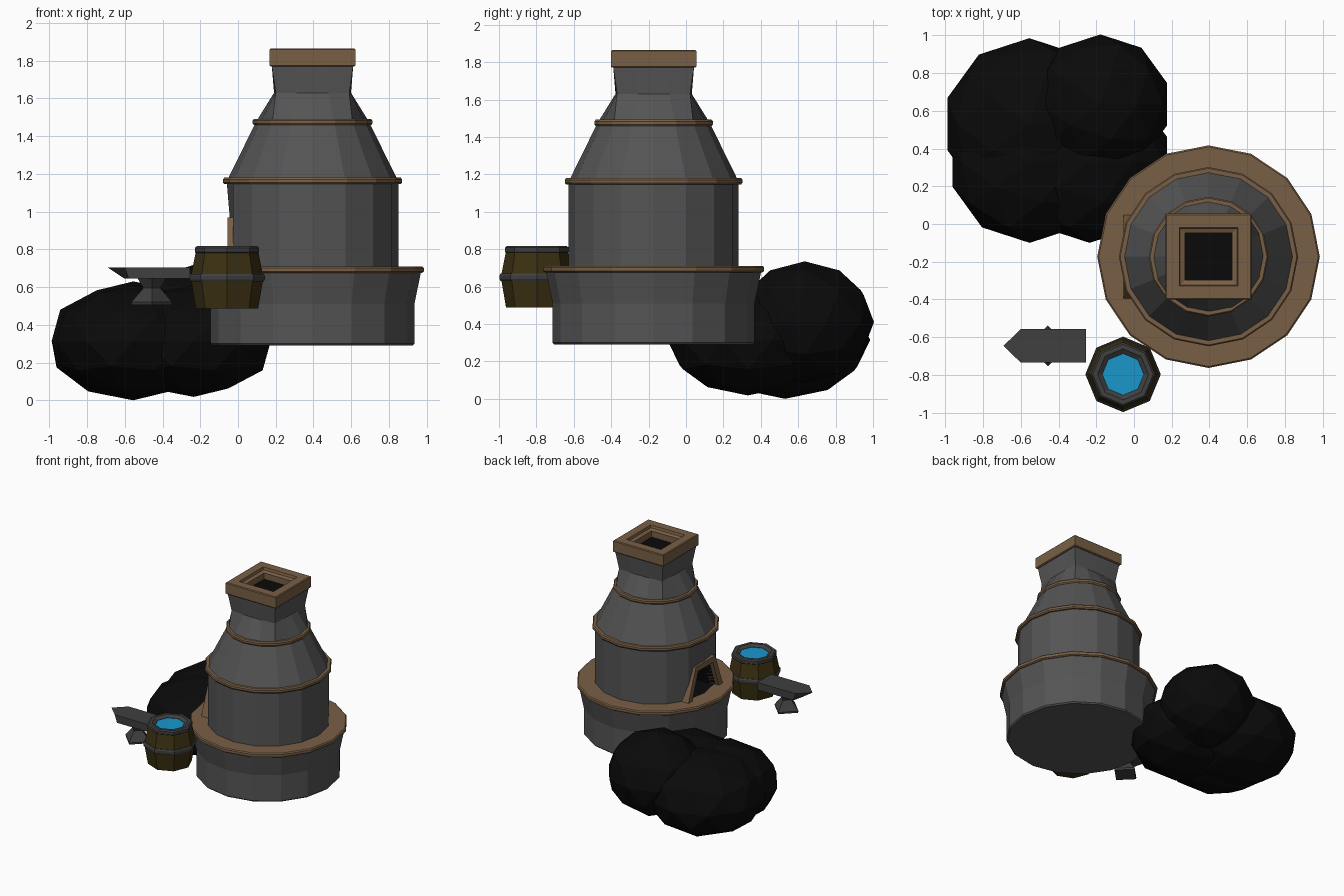
import bpy, bmesh, math
from mathutils import Matrix

if "Cube" in bpy.data.objects:
    bpy.data.objects.remove(bpy.data.objects["Cube"])


def material(name, rgb):
    m = bpy.data.materials.new(name)
    m.diffuse_color = (*rgb, 1)
    m.use_nodes = True
    m.node_tree.nodes["Principled BSDF"].inputs["Base Color"].default_value = m.diffuse_color
    return m


STONE = material("stone", (0.09, 0.09, 0.09))
TRIM = material("tan_trim", (0.19, 0.115, 0.06))
WOOD = material("dark_wood", (0.045, 0.03, 0.006))
IRON = material("iron", (0.05, 0.05, 0.05))
COAL = material("coal_black", (0.003, 0.003, 0.003))
WATER = material("water_blue", (0.01, 0.31, 0.6))


def finish(bm, name, mat):
    bmesh.ops.recalc_face_normals(bm, faces=bm.faces)
    me = bpy.data.meshes.new(name)
    bm.to_mesh(me)
    bm.free()
    me.materials.append(mat)
    ob = bpy.data.objects.new(name, me)
    bpy.context.collection.objects.link(ob)
    return ob


def lathe(name, profile, centre, n, mat, closed=False, start=0.0):
    """Stack rings of (radius, z[, squareness]); closed joins last ring to first."""
    bm = bmesh.new()
    rings = []
    for r, z, *sq in profile:
        s = sq[0] if sq else 0
        ring = []
        for i in range(n):
            a = start + math.tau * i / n
            c, d = math.cos(a), math.sin(a)
            k = r * (1 - s + s / max(abs(c), abs(d)))
            ring.append(bm.verts.new((centre[0] + k * c, centre[1] + k * d, z)))
        rings.append(ring)
    pairs = list(zip(rings, rings[1:]))
    if closed:
        pairs.append((rings[-1], rings[0]))
    else:
        bm.faces.new(rings[0])
        bm.faces.new(rings[-1])
    for lo, hi in pairs:
        for i in range(n):
            j = (i + 1) % n
            bm.faces.new((lo[i], lo[j], hi[j], hi[i]))
    return finish(bm, name, mat)


def prism(name, outline, axis, lo, hi, mat, bevel=0):
    """Extrude a 2D outline along x (outline = y,z) or z (outline = x,y)."""
    bm = bmesh.new()
    place = (lambda p, t: (t, *p)) if axis == 'x' else (lambda p, t: (*p, t))
    a, b = [[bm.verts.new(place(p, t)) for p in outline] for t in (lo, hi)]
    bm.faces.new(a)
    bm.faces.new(b)
    for i in range(len(a)):
        j = (i + 1) % len(a)
        bm.faces.new((a[i], a[j], b[j], b[i]))
    return finish(bm, name, mat)


C = (0.395, -0.173)

# furnace base and brown ledge
lathe("furnace_base", [(0.53, 0.29), (0.54, 0.3), (0.54, 0.51), (0.575, 0.68)], C, 16, STONE)
lathe("base_ledge", [(0.44, 0.68), (0.58, 0.675), (0.59, 0.682), (0.59, 0.702),
                     (0.582, 0.71), (0.44, 0.71)], C, 16, TRIM, True)

# tapering furnace body that turns into a square chimney neck
body = lathe("furnace_body", [(0.455, 0.69), (0.455, 1.16), (0.3, 1.475), (0.204, 1.63, 0.85),
                              (0.216, 1.775, 1)], C, 16, STONE)
for v in body.data.vertices:      # flattened wall at the fire door
    if v.co.z < 0.7 and abs(v.co.y - C[1]) < 0.01 and v.co.x < 0:
        v.co.x += 0.04
body.data.materials.append(COAL)
for r, z in ((0.475, 1.163), (0.317, 1.475)):
    lathe("body_band", [(r - 0.04, z - 0.017), (r - 0.007, z - 0.017), (r, z - 0.008), (r, z + 0.008),
                        (r - 0.007, z + 0.017), (r - 0.04, z + 0.017)], C, 16, TRIM, True)

# square chimney cap with sooty flue
q = math.sqrt(2)
lathe("chimney_cap", [(r * q, z) for r, z in
                      ((0.14, 1.77), (0.222, 1.77), (0.228, 1.776), (0.228, 1.859), (0.222, 1.865),
                       (0.155, 1.865), (0.15, 1.845), (0.125, 1.835), (0.125, 1.77))],
      C, 4, TRIM, True, math.pi / 4)
lathe("flue_soot", [(0.13 * q, 1.772), (0.13 * q, 1.785)], C, 4, COAL, start=math.pi / 4)


# fire door: trapezoid frame, cut opening and dark lining
def arch(half_low, half_high, top, low=0.7):
    y = C[1]
    return [(y - half_low, low), (y + half_low, low), (y + half_high, top), (y - half_high, top)]


outer, inner = arch(0.225, 0.125, 0.97), arch(0.175, 0.095, 0.925)
cutter = prism("door_cutter", inner, 'x', -0.2, 0.3, COAL)
cutter.hide_render = True
cutter.hide_viewport = True
cutter.display_type = 'WIRE'
cut = body.modifiers.new("door_opening", 'BOOLEAN')
cut.object = cutter
cut.solver = 'EXACT'
cut.material_mode = 'TRANSFER'

bm = bmesh.new()
loops = [[bm.verts.new((x, *p)) for p in o]
         for x, o in ((0.03, outer), (-0.056, outer), (-0.056, inner), (0.03, inner))]
for k in range(4):
    a, b = loops[k], loops[(k + 1) % 4]
    for i in (1, 2, 3):           # leave the sill open
        j = (i + 1) % 4
        bm.faces.new((a[i], a[j], b[j], b[i]))
for i in (0, 1):
    bm.faces.new([l[i] for l in loops])
finish(bm, "door_frame", TRIM)

# coal heap: squashed icospheres
for i, (x, y, z, r, rz) in enumerate(((-0.555, 0.53, 0.315, 0.455, 0.315),
                                      (-0.178, 0.635, 0.41, 0.37, 0.325),
                                      (-0.235, 0.33, 0.315, 0.43, 0.297),
                                      (-0.553, 0.33, 0.315, 0.43, 0.297))):
    bm = bmesh.new()
    bmesh.ops.create_icosphere(bm, subdivisions=2, radius=1,
                               matrix=Matrix.Translation((x, y, z)) @ Matrix.Diagonal((r, r, rz, 1)))
    finish(bm, f"coal_lump_{i + 1}", COAL)

# water barrel
B = (-0.058, -0.797)
lathe("barrel_staves", [(0.165, 0.487), (0.193, 0.65), (0.165, 0.79), (0.12, 0.79), (0.12, 0.77)],
      B, 8, WOOD)
lathe("barrel_middle_hoop", [(0.18, 0.63), (0.194, 0.63), (0.2, 0.64), (0.2, 0.66), (0.194, 0.67),
                             (0.18, 0.67)], B, 8, IRON, True)
lathe("barrel_top_hoop", [(0.11, 0.775), (0.162, 0.775), (0.17, 0.785), (0.17, 0.808), (0.16, 0.817),
                          (0.135, 0.817), (0.11, 0.8)], B, 8, IRON, True)
lathe("barrel_water", [(0.114, 0.775), (0.114, 0.798)], B, 8, WATER)

# anvil: slab with a horn whose underside sweeps up, on a diamond waist
slab = prism("anvil_top", [(-0.255, -0.735), (-0.255, -0.557), (-0.6, -0.557), (-0.692, -0.646),
                           (-0.6, -0.735)], 'z', 0.645, 0.705, IRON)
for v in slab.data.vertices:
    if v.co.z < 0.66 and v.co.x < -0.5:
        v.co.x += 0.09 if v.co.x < -0.65 else 0.02
    if v.co.x < -0.65:
        v.co.z = max(v.co.z, 0.69)
lathe("anvil_foot", [(0.105, 0.505), (0.108, 0.52), (0.045, 0.595), (0.08, 0.655)],
      (-0.457, -0.646), 4, IRON)
